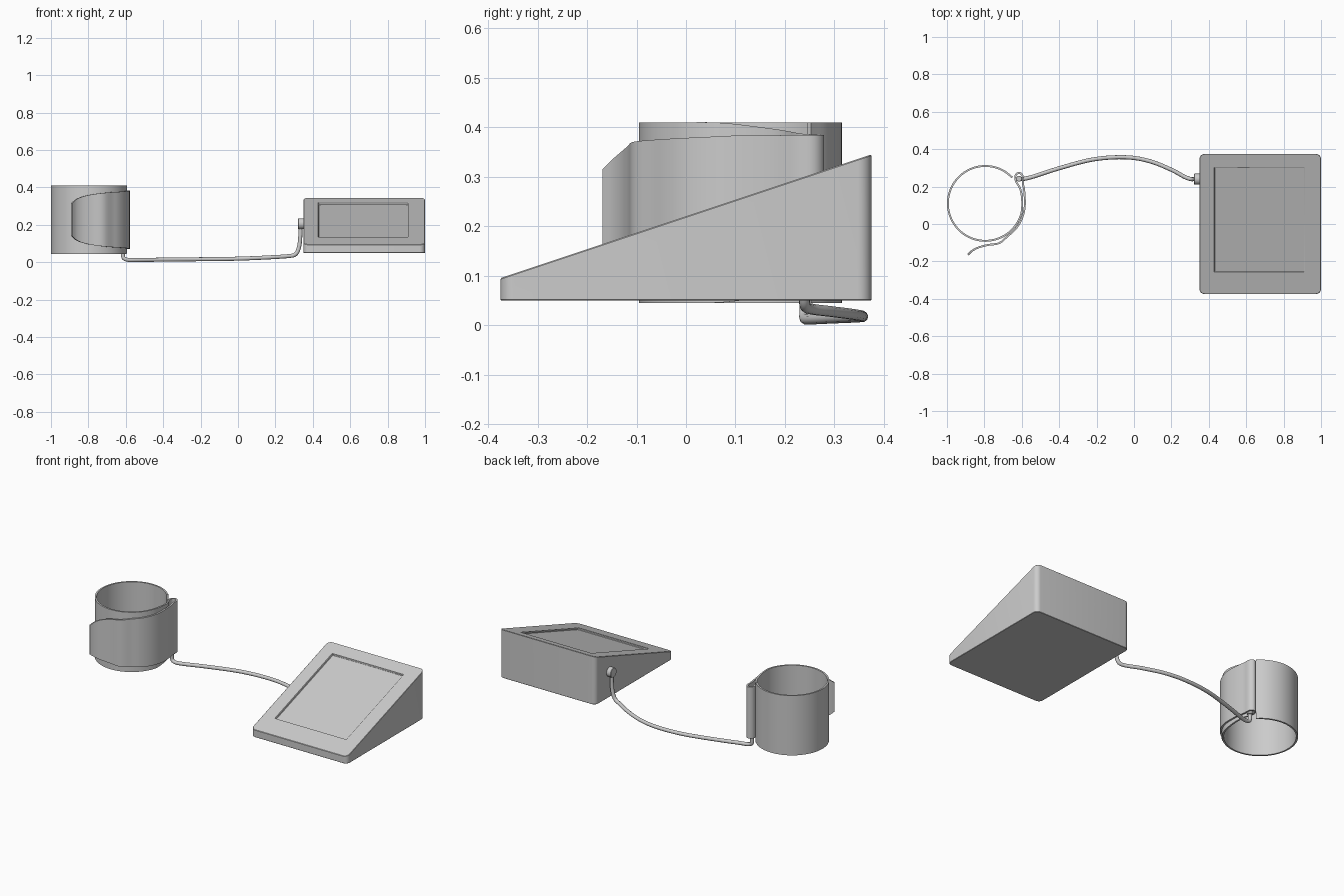
import bpy, bmesh
from math import sin, cos, radians, pi
from mathutils import Vector

if "Cube" in bpy.data.objects:
    bpy.data.objects.remove(bpy.data.objects["Cube"])


def add_object(name, bm, smooth=True):
    bmesh.ops.recalc_face_normals(bm, faces=bm.faces)
    mesh = bpy.data.meshes.new(name)
    bm.to_mesh(mesh)
    bm.free()
    ob = bpy.data.objects.new(name, mesh)
    bpy.context.collection.objects.link(ob)
    return ob


def apply_and_smooth(ob, angle=35):
    bpy.ops.object.select_all(action='DESELECT')
    bpy.context.view_layer.objects.active = ob
    ob.select_set(True)
    for m in list(ob.modifiers):
        bpy.ops.object.modifier_apply(modifier=m.name)
    bpy.ops.object.shade_smooth_by_angle(angle=radians(angle))


def slope(y):
    return 0.095 + (y + 0.375) / 3


def prism(name, outline, low, high):
    """Vertical prism whose bottom and top heights are functions of y."""
    bm = bmesh.new()
    b = [bm.verts.new((x, y, low(y))) for x, y in outline]
    t = [bm.verts.new((x, y, high(y))) for x, y in outline]
    n = len(outline)
    bm.faces.new(b[::-1])
    bm.faces.new(t)
    for i in range(n):
        j = (i + 1) % n
        bm.faces.new((b[i], b[j], t[j], t[i]))
    return add_object(name, bm)


def rounded_rect(x0, x1, y0, y1, r, seg=6):
    pts = []
    for cx, cy, a in ((x1 - r, y1 - r, 0), (x0 + r, y1 - r, 90),
                      (x0 + r, y0 + r, 180), (x1 - r, y0 + r, 270)):
        for i in range(seg + 1):
            t = radians(a + 90 * i / seg)
            pts.append((cx + r * cos(t), cy + r * sin(t)))
    return pts


def catmull(pts, steps):
    """Smooth a list of equal-length vectors."""
    p = [Vector(q) for q in pts]
    p = [2 * p[0] - p[1]] + p + [2 * p[-1] - p[-2]]
    out = []
    for i in range(1, len(p) - 2):
        a, b, c, d = p[i - 1:i + 3]
        for k in range(steps):
            t = k / steps
            out.append(0.5 * (2 * b + (c - a) * t + (2 * a - 5 * b + 4 * c - d) * t * t
                              + (3 * b - a - 3 * c + d) * t ** 3))
    return out + [p[-2]]


# wedge-shaped monitor body with a recessed sloping screen
body = prism("monitor_body", rounded_rect(0.35, 1.0, -0.375, 0.375, 0.028),
             lambda y: 0.05, slope)
cutter = prism("screen_cutter", [(0.43, -0.255), (0.91, -0.255), (0.91, 0.30), (0.43, 0.30)],
               lambda y: slope(y) - 0.012, lambda y: slope(y) + 0.05)
cutter.hide_render = True
mod = body.modifiers.new("screen_recess", 'BOOLEAN')
mod.object = cutter
mod.solver = 'EXACT'
bev = body.modifiers.new("soft_edges", 'BEVEL')
bev.width = 0.002
bev.limit_method = 'ANGLE'
bev.angle_limit = radians(40)
apply_and_smooth(body)
bpy.data.objects.remove(cutter)

# cuff strap: (x, y, half height) along a wrap, a fold and a loose tail
CX, CY, MID = -0.795, 0.11, 0.2275
path = []
for i in range(22):
    a = 44 + i * 14.2
    path.append((CX + 0.2 * cos(radians(a)), CY + 0.2 * sin(radians(a)), 0.1825))
path += [(-0.598, 0.09, 0.180), (-0.599, 0.14, 0.174), (-0.609, 0.19, 0.167),
         (-0.631, 0.228, 0.160), (-0.634, 0.258, 0.158), (-0.615, 0.274, 0.157),
         (-0.596, 0.258, 0.157), (-0.594, 0.22, 0.157), (-0.586, 0.17, 0.156)]
for i in range(6):
    a = radians(-11 * i)
    path.append((CX + 0.2115 * cos(a), CY + 0.2115 * sin(a), 0.156 - 0.0018 * i))
path += [(-0.72, -0.102, 0.143), (-0.78, -0.112, 0.135), (-0.83, -0.125, 0.124),
         (-0.865, -0.143, 0.109), (-0.888, -0.165, 0.088)]
bm = bmesh.new()
prev = None
for x, y, h in catmull(path, 4):
    pair = (bm.verts.new((x, y, MID - h)), bm.verts.new((x, y, MID + h)))
    if prev:
        bm.faces.new((prev[0], pair[0], pair[1], prev[1]))
    prev = pair
cuff = add_object("cuff_strap", bm)
sol = cuff.modifiers.new("thickness", 'SOLIDIFY')
sol.thickness = 0.01
sol.offset = 0
apply_and_smooth(cuff)

# air hose from the cuff fold to the monitor
hose_path = [(-0.615, 0.24, 0.09), (-0.615, 0.24, 0.05), (-0.612, 0.24, 0.024),
             (-0.59, 0.241, 0.013), (-0.54, 0.253, 0.012), (-0.40, 0.298, 0.014),
             (-0.22, 0.345, 0.016), (-0.05, 0.357, 0.018), (0.08, 0.337, 0.022),
             (0.20, 0.290, 0.028), (0.27, 0.252, 0.033), (0.305, 0.24, 0.041),
             (0.323, 0.24, 0.07), (0.332, 0.24, 0.12), (0.334, 0.24, 0.20)]
curve = bpy.data.curves.new("air_hose", 'CURVE')
curve.dimensions = '3D'
curve.bevel_depth = 0.011
curve.bevel_resolution = 3
curve.use_fill_caps = True
pts = catmull(hose_path, 5)
sp = curve.splines.new('POLY')
sp.points.add(len(pts) - 1)
for p, q in zip(sp.points, pts):
    p.co = (*q, 1)
sp.use_smooth = True
hose = bpy.data.objects.new("air_hose", curve)
bpy.context.collection.objects.link(hose)


# round plug on the monitor and collar inside the fold
def cylinder(name, loc, r, depth, rot=(0, 0, 0)):
    bpy.ops.mesh.primitive_cylinder_add(vertices=32, radius=r, depth=depth,
                                        location=loc, rotation=rot)
    ob = bpy.context.object
    ob.name = name
    b = ob.modifiers.new("soft_rim", 'BEVEL')
    b.width = 0.002
    b.limit_method = 'ANGLE'
    apply_and_smooth(ob)


cylinder("hose_plug", (0.336, 0.24, 0.206), 0.029, 0.03, (0, pi / 2, 0))
cylinder("hose_collar", (-0.615, 0.242, 0.075), 0.016, 0.03)
